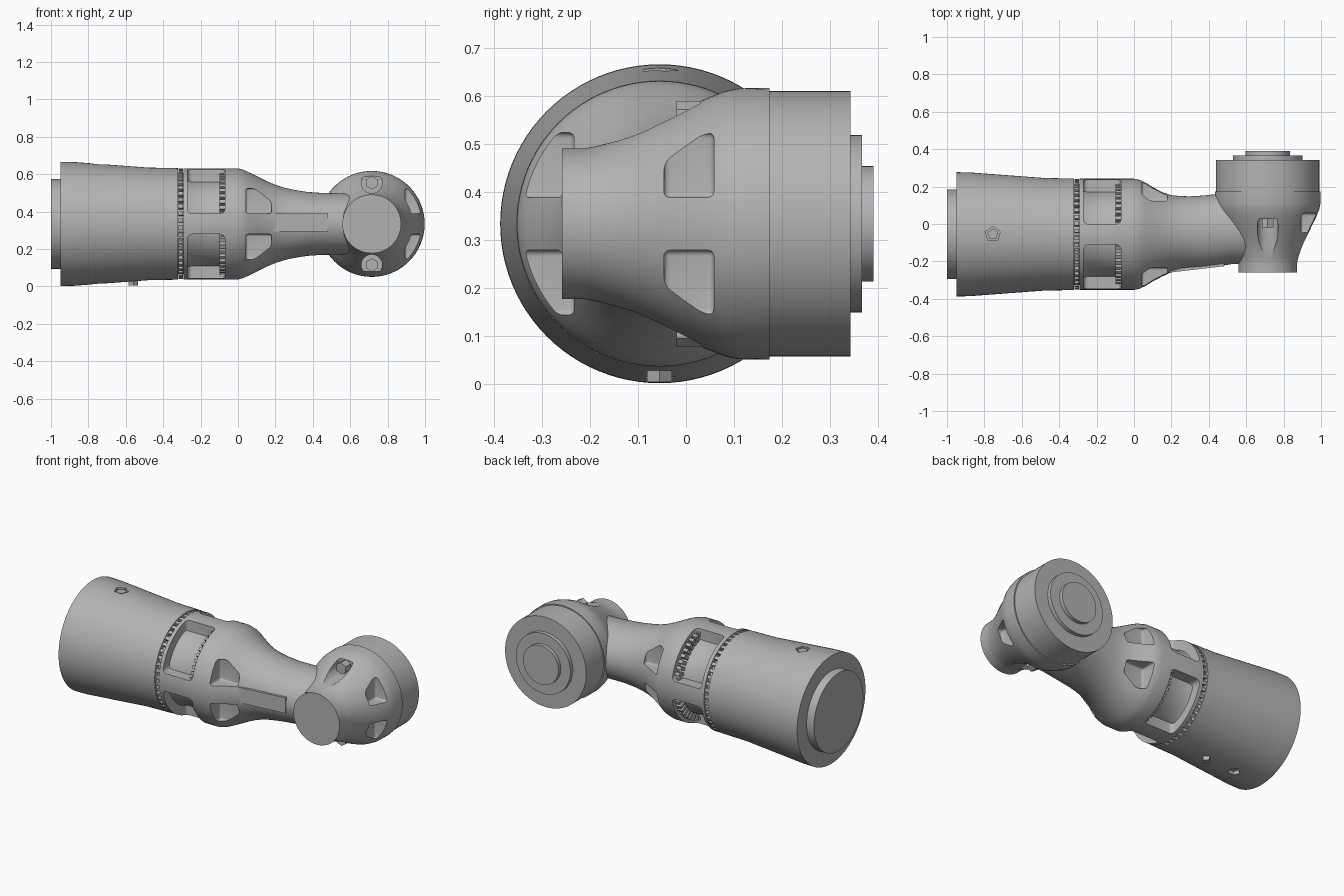
import bpy, bmesh, math
from mathutils import Vector, Matrix

cube = bpy.data.objects.get("Cube")
if cube:
    bpy.data.objects.remove(cube, do_unlink=True)

CY, CZ = -0.055, 0.334      # axis of the long tube
SX = 0.715                  # axis of the shoulder joint
SIDES = 96

metal = bpy.data.materials.new("matte_grey")
metal.use_nodes = True
GREY = (0.45, 0.45, 0.45, 1)
metal.diffuse_color = GREY
metal.node_tree.nodes["Principled BSDF"].inputs["Base Color"].default_value = GREY


def make(name, bm):
    bmesh.ops.recalc_face_normals(bm, faces=bm.faces)
    mesh = bpy.data.meshes.new(name)
    bm.to_mesh(mesh)
    bm.free()
    mesh.materials.append(metal)
    ob = bpy.data.objects.new(name, mesh)
    bpy.context.collection.objects.link(ob)
    return ob


def loft(name, rings, place, sides=SIDES):
    """Skin closed rings; place(ring, cos, sin) gives each point."""
    bm = bmesh.new()
    loops = []
    for ring in rings:
        angles = [math.tau * i / sides for i in range(sides)]
        loops.append([bm.verts.new(place(ring, math.cos(a), math.sin(a))) for a in angles])
    for a, b in zip(loops, loops[1:]):
        for i in range(sides):
            j = (i + 1) % sides
            bm.faces.new((a[i], a[j], b[j], b[i]))
    bm.faces.new(loops[0])
    bm.faces.new(loops[-1])
    return make(name, bm)


def along_x(r, c, s):       # ring = x, centre y, y radius, z radius
    return (r[0], r[1] + r[2] * c, CZ + r[3] * s)


def along_y(r, c, s):       # ring = y, radius
    return (SX + r[1] * c, r[0], CZ + r[1] * s)


def box(name, lo, hi, bevel=0.0):
    bm = bmesh.new()
    lo, hi = Vector(lo), Vector(hi)
    size = hi - lo
    bmesh.ops.create_cube(bm, size=1, matrix=Matrix.Translation((lo + hi) / 2) @ Matrix.Diagonal((*size, 1)))
    if bevel:
        bmesh.ops.bevel(bm, geom=bm.edges[:], offset=bevel, segments=4, profile=0.5, affect='EDGES')
    return make(name, bm)


def peg(name, centre, radius, depth, axis, sides=6):
    bm = bmesh.new()
    turn = Vector((0, 0, 1)).rotation_difference(Vector(axis)).to_matrix().to_4x4()
    bmesh.ops.create_cone(bm, cap_ends=True, segments=sides, radius1=radius, radius2=radius,
                          depth=depth, matrix=Matrix.Translation(centre) @ turn)
    return make(name, bm)


def cut(target, cutters):
    for c in cutters:
        mod = target.modifiers.new("cut", 'BOOLEAN')
        mod.operation, mod.solver, mod.object = 'DIFFERENCE', 'EXACT', c
        bpy.context.view_layer.objects.active = target
        bpy.ops.object.modifier_apply(modifier=mod.name)
    for c in cutters:
        bpy.data.objects.remove(c, do_unlink=True)


def span(a, b, sign):
    return (a, b) if sign > 0 else (-b, -a)


def teeth(name, x0, x1, r0, r1, count):
    bm = bmesh.new()
    for i in range(count):
        m = (Matrix.Translation(((x0 + x1) / 2, CY, CZ)) @ Matrix.Rotation(math.tau * (i + .5) / count, 4, 'X')
             @ Matrix.Translation((0, 0, (r0 + r1) / 2)) @ Matrix.Diagonal((x1 - x0, 0.02, r1 - r0, 1)))
        bmesh.ops.create_cube(bm, size=1, matrix=m)
    return make(name, bm)


# Tube with toothed groove, flaring into the slim neck
tube_profile = [(-1, .24), (-.95, .24), (-.95, .332), (-.88, .331), (-.48, .301), (-.32, .298), (-.32, .27),
                (-.292, .27), (-.292, .297), (0, .297)]
neck_profile = [(.03, CY, .291, .289), (.06, CY, .277, .275), (.1, CY, .252, .255), (.15, CY, .226, .23),
                (.2, -.052, .206, .209), (.25, -.048, .197, .193), (.3, -.046, .194, .182),
                (.37, -.042, .194, .171), (.44, -.034, .194, .166), (.52, -.025, .19, .164), (.7, -.02, .185, .162)]
rings = [(x, CY, r, r) for x, r in tube_profile] + neck_profile
arm = loft("upper_arm", rings, along_x)

cutters = []
for sy in (1, -1):
    for sz in (1, -1):
        # Four windows between the cross ribs
        y, z = span(.055, .4, sy), span(.055, .4, sz)
        cutters.append(box("window_cutter", (-.27, CY + y[0], CZ + z[0]), (-.07, CY + y[1], CZ + z[1]), .025))
        # Pockets where the neck starts
        y, z = span(.178, .4, sy), span(.055, .19, sz)
        cutters.append(box("neck_pocket_cutter", (.042, CY + y[0], CZ + z[0]), (.18, CY + y[1], CZ + z[1]), .012))
cutters.append(peg("top_socket_cutter", (-.755, CY, CZ + .33), .042, .06, (0, 0, 1), 5))
cutters.append(peg("bottom_socket_cutter", (-.755, CY, CZ - .33), .035, .06, (0, 0, 1), 5))
cut(arm, cutters)

core = loft("window_core", [(x, CY, r, r) for x, r in ((-.28, .245), (-.25, .232), (-.1, .232), (-.06, .245))], along_x)
teeth("groove_teeth", -.318, -.294, .26, .295, 48)
teeth("window_teeth", -.1, -.068, .225, .275, 48)
peg("top_screw", (-.755, CY, CZ + .3), .03, .03, (0, 0, 1), 5)
peg("bottom_lug", (-.56, CY, CZ - .31), .026, .04, (0, 0, 1), 4)

# Flat rib along the front of the neck
rib = box("neck_rib", (.17, -.25, CZ - .04), (.48, -.1, CZ + .055))
for v in rib.data.vertices:
    if v.co.y < -.2:
        v.co.y = -.262 if v.co.x < .3 else -.226

# Shoulder: narrow front stub swelling into the rear drum
shoulder_profile = [(-.258, .157), (-.21, .157), (-.18, .163), (-.14, .176), (-.1, .192), (-.05, .217), (0, .241),
                    (.04, .26), (.08, .276), (.11, .282), (.174, .283), (.174, .276), (.343, .276), (.343, .185),
                    (.367, .185), (.367, .12), (.39, .12)]
shoulder = loft("shoulder", shoulder_profile, along_y)
cutters = []
for s in (1, -1):
    z = span(.055, .19, s)
    cutters.append(box("side_pocket_cutter", (SX + .178, -.046, CZ + z[0]), (SX + .4, .058, CZ + z[1]), .012))
    cutters.append(peg("bolt_bore_cutter", (SX, -.135, CZ + s * .22), .056, .33, (0, 1, 0), 32))
cut(shoulder, cutters)
for s in (1, -1):
    peg("bolt", (SX, .01, CZ + s * .22), .036, .06, (0, 1, 0))

# Smooth shading with crisp edges
parts = [arm, core, shoulder]
bpy.ops.object.select_all(action='DESELECT')
for ob in parts:
    ob.select_set(True)
bpy.context.view_layer.objects.active = arm
bpy.ops.object.shade_smooth_by_angle(angle=math.radians(30))
